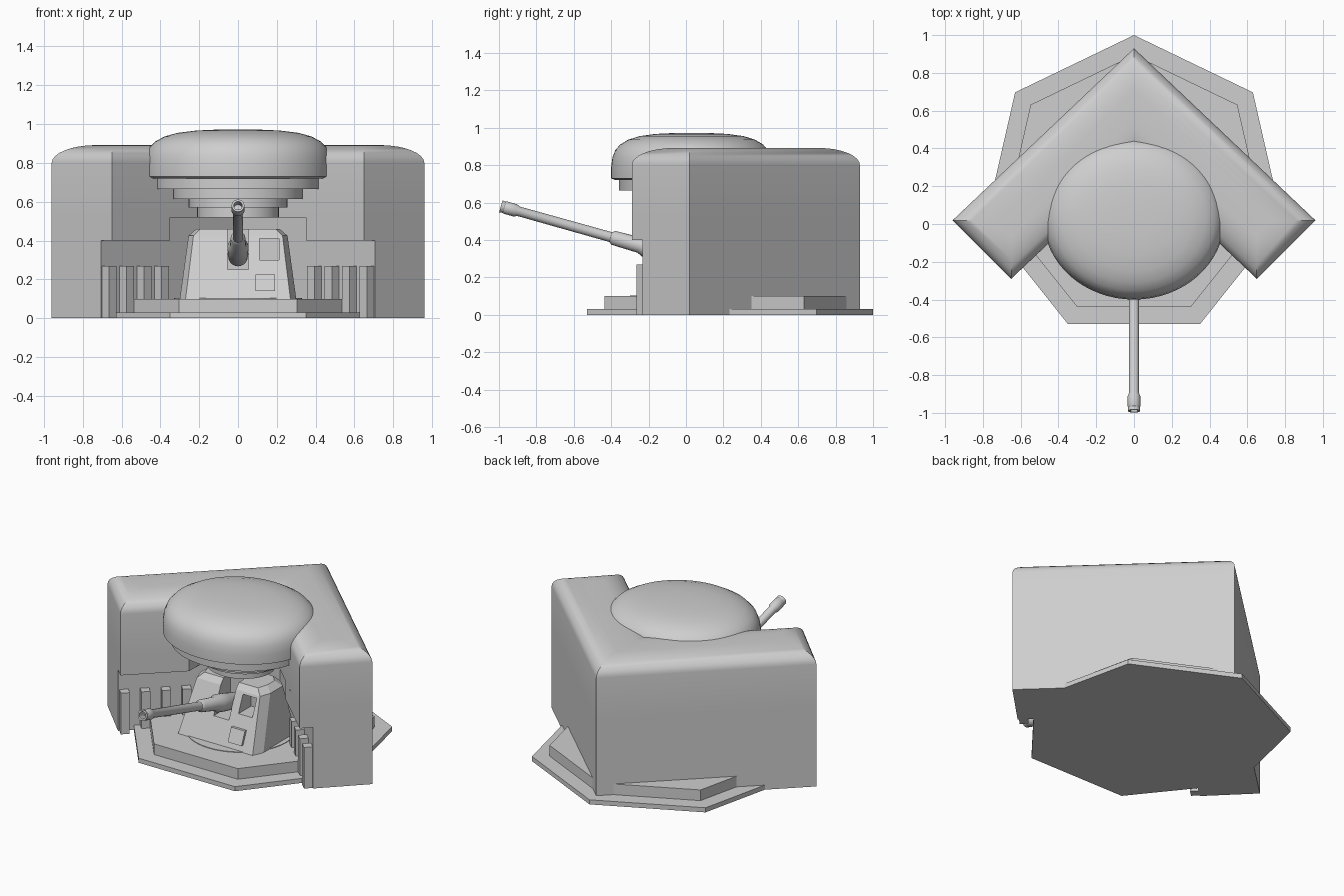
import bpy, bmesh, math
from mathutils import Vector, Matrix

cube = bpy.data.objects.get("Cube")
if cube:
    bpy.data.objects.remove(cube, do_unlink=True)

GREY = (0.62, 0.62, 0.62, 1)
concrete = bpy.data.materials.new("plain grey")
concrete.use_nodes = True
concrete.diffuse_color = GREY
bsdf = next(n for n in concrete.node_tree.nodes if n.type == 'BSDF_PRINCIPLED')
bsdf.inputs["Base Color"].default_value = GREY


def loft(name, rings, smooth=None):
    """Skin a stack of equal-sized rings and cap both ends."""
    bm = bmesh.new()
    loops = [[bm.verts.new(p) for p in ring] for ring in rings]
    n = len(loops[0])
    for a, b in zip(loops, loops[1:]):
        for i in range(n):
            j = (i + 1) % n
            bm.faces.new((a[i], a[j], b[j], b[i]))
    bm.faces.new(loops[0][::-1])
    bm.faces.new(loops[-1])
    bmesh.ops.recalc_face_normals(bm, faces=bm.faces)
    mesh = bpy.data.meshes.new(name)
    bm.to_mesh(mesh)
    bm.free()
    mesh.materials.append(concrete)
    ob = bpy.data.objects.new(name, mesh)
    bpy.context.collection.objects.link(ob)
    if smooth:
        bpy.ops.object.select_all(action='DESELECT')
        ob.select_set(True)
        bpy.context.view_layer.objects.active = ob
        bpy.ops.object.shade_smooth_by_angle(angle=math.radians(smooth))
    return ob


def at(outline, z):
    return [(p[0], p[1], z) for p in outline]


def prism(name, outline, z0, z1):
    return loft(name, [at(outline, z0), at(outline, z1)])


def ellipse(rx, ry, cy, n, start=0.0):
    return [(rx * math.cos(start + math.tau * i / n),
             cy + ry * math.sin(start + math.tau * i / n)) for i in range(n)]


def mirrored(half):
    """Close a plan given from the back apex down the -x side to the pit centre."""
    return half + [(-x, y) for x, y in half[-2:0:-1]]


def inset(outline, d):
    """Mitred inward offset of a counter-clockwise plan."""
    pts = [Vector(p) for p in outline]
    out = []
    for i, p in enumerate(pts):
        a = (p - pts[i - 1]).normalized()
        b = (pts[(i + 1) % len(pts)] - p).normalized()
        n1, n2 = Vector((-a.y, a.x)), Vector((-b.y, b.x))
        out.append(p + (n1 + n2) * d / (1 + n1.dot(n2)))
    return out


# stepped seven-sided foundation
CY = 0.195
prism("foundation_slab", ellipse(0.805, 0.805, CY, 7, math.pi / 2), 0, 0.03)
prism("foundation_step", ellipse(0.70, 0.70, CY, 7, math.pi / 2), 0.03, 0.10)
prism("turntable_ring", ellipse(0.33, 0.33, 0.03, 48), 0.10, 0.104)

# V-shaped bunker wall: recessed foot, recessed middle, rounded upper body
outer = [(0, 0.93), (-0.96, 0.02)]
foot = mirrored(outer + [(-0.707, -0.233), (0, 0.436)])
middle = mirrored(outer + [(-0.65, -0.29), (-0.35, -0.006), (-0.35, 0.104), (0, 0.436)])
upper = mirrored(outer + [(-0.65, -0.29), (0, 0.326)])
prism("wall_foot", foot, 0, 0.40)
prism("wall_middle", middle, 0.40, 0.52)
rings = [at(upper, 0.52)]
for k in range(9):
    t = math.pi / 2 * k / 8
    rings.append(at(inset(upper, 0.16 * (1 - math.cos(t))), 0.80 + 0.092 * math.sin(t)))
loft("wall_upper", rings, 35)

# upright ribs along the recessed foot of both arms
for side, label in ((-1, "right"), (1, "left")):
    for k in range(4):
        c = Vector((0.645 - 0.09 * k, 0.365 - 0.948 * (0.645 - 0.09 * k)))
        along = Vector((1, -0.948)).normalized() * 0.027
        deep = Vector((0.948, 1)).normalized() * 0.06
        plan = [c - along, c + along, c + along + deep, c - along + deep]
        prism(f"{label}_rib_{k + 1}", [(side * p.x, p.y) for p in plan], 0, 0.27)

# overhanging dome roof with a stepped underside
profile = [(0.95, 0.72), (1, 0.73), (1, 0.79), (0.985, 0.84), (0.95, 0.88), (0.89, 0.91),
           (0.79, 0.936), (0.65, 0.955), (0.45, 0.967), (0.22, 0.972), (0.02, 0.973)]
loft("dome_roof", [at(ellipse(0.48 * r, 0.43 * r, 0.03, 64), z) for r, z in profile], 50)
for k, (r, z0, z1) in enumerate([(0.43, 0.665, 0.73), (0.335, 0.615, 0.665),
                                 (0.255, 0.57, 0.615), (0.21, 0.52, 0.57)]):
    loft(f"roof_step_{k + 1}", [at(ellipse(r, r * 0.9, 0.03, 48), z) for z in (z0, z1)], 35)


# sloping gun shield with slot and sight window
def shield_plan(front, half, back):
    side = [(-half * 0.9, front), (-half, front + 0.07), (-half, back - 0.05), (-half * 0.8, back)]
    return side + [(-x, y) for x, y in reversed(side)]


shield = loft("gun_shield", [at(shield_plan(-0.235, 0.30, 0.22), 0.10),
                             at(shield_plan(-0.10, 0.255, 0.15), 0.425),
                             at(shield_plan(-0.07, 0.215, 0.12), 0.46)])
for x0, x1, y1, z0, z1 in ((-0.055, 0.055, 0.0, 0.25, 0.5), (0.11, 0.21, -0.02, 0.30, 0.41)):
    cutter = prism("shield_cutter", [(x0, -0.4), (x1, -0.4), (x1, y1), (x0, y1)], z0, z1)
    cutter.hide_render = True
    mod = shield.modifiers.new("opening", 'BOOLEAN')
    mod.operation = 'DIFFERENCE'
    mod.object = cutter
    bpy.context.view_layer.objects.active = shield
    bpy.ops.object.modifier_apply(modifier=mod.name)
    bpy.data.objects.remove(cutter, do_unlink=True)

# small access panel on the lower shield face
panel = [(0.09, -0.235), (0.19, -0.235), (0.19, -0.2), (0.09, -0.2)]
loft("shield_panel", [at(panel, 0.14), at([(x, y + 0.035) for x, y in panel], 0.225)])

# raised gun barrel, turned about its own axis from breech to hollow muzzle
aim = Vector((0, -1, 0.28)).normalized()
turn = Matrix.Translation((0, -0.99, 0.58)) @ aim.to_track_quat('Z', 'Y').to_matrix().to_4x4()
barrel = [(0.05, 0.98), (0.055, 0.88), (0.055, 0.80), (0.042, 0.77), (0.038, 0.625),
          (0.027, 0.61), (0.026, 0.10), (0.034, 0.08), (0.034, 0.025), (0.031, 0.02),
          (0.033, 0), (0.022, 0), (0.022, 0.06)]
loft("gun_barrel", [[turn @ Vector((x, y, -d)) for x, y in ellipse(r, r, 0, 20)]
                    for r, d in barrel], 35)
